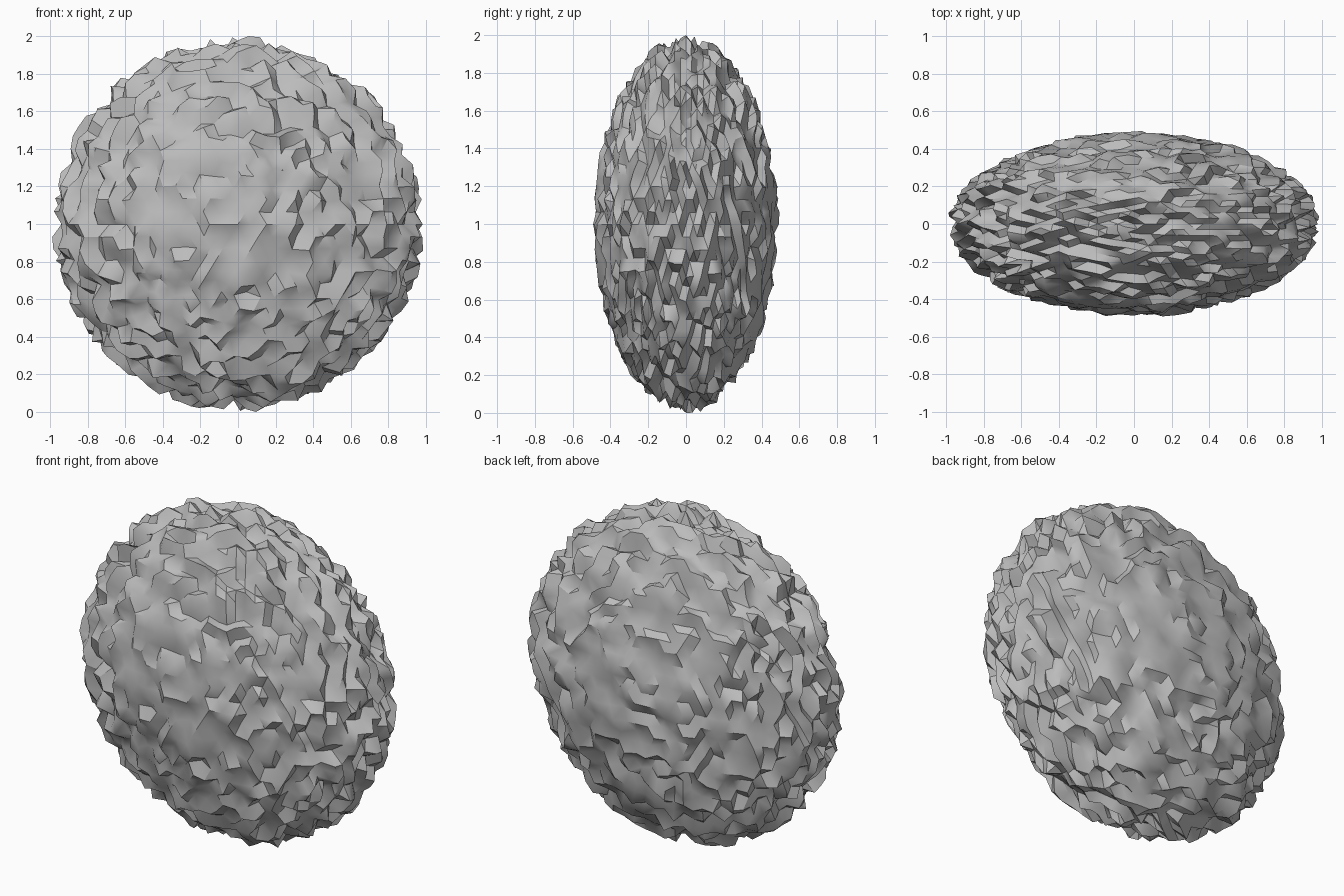
import bpy
import bmesh
import random
from mathutils import Vector

random.seed(7)
cube = bpy.data.objects.get("Cube")
if cube:
    bpy.data.objects.remove(cube, do_unlink=True)

# Stone colour
stone = bpy.data.materials.new("grey stone")
stone.use_nodes = True
colour = (0.5, 0.5, 0.5, 1)
stone.diffuse_color = colour
stone.node_tree.nodes["Principled BSDF"].inputs["Base Color"].default_value = colour

# Flattened ball with a rough surface, bumps flattened along with it
RADII = Vector((0.948, 0.472, 0.953))
ROUGHNESS = 0.055
bm = bmesh.new()
bmesh.ops.create_icosphere(bm, subdivisions=5, radius=1)
for v in bm.verts:
    v.co = v.co.normalized() * RADII * (1 + random.uniform(-ROUGHNESS, ROUGHNESS))

# Stand it on the ground
lowest = min(v.co.z for v in bm.verts)
bmesh.ops.translate(bm, verts=bm.verts, vec=(0, 0, -lowest))

mesh = bpy.data.meshes.new("rough_boulder")
bm.to_mesh(mesh)
bm.free()
mesh.materials.append(stone)
boulder = bpy.data.objects.new("rough_boulder", mesh)
bpy.context.collection.objects.link(boulder)

# Smooth patches broken by sharp ridges
bpy.context.view_layer.objects.active = boulder
boulder.select_set(True)
bpy.ops.object.shade_smooth_by_angle(angle=0.6)
